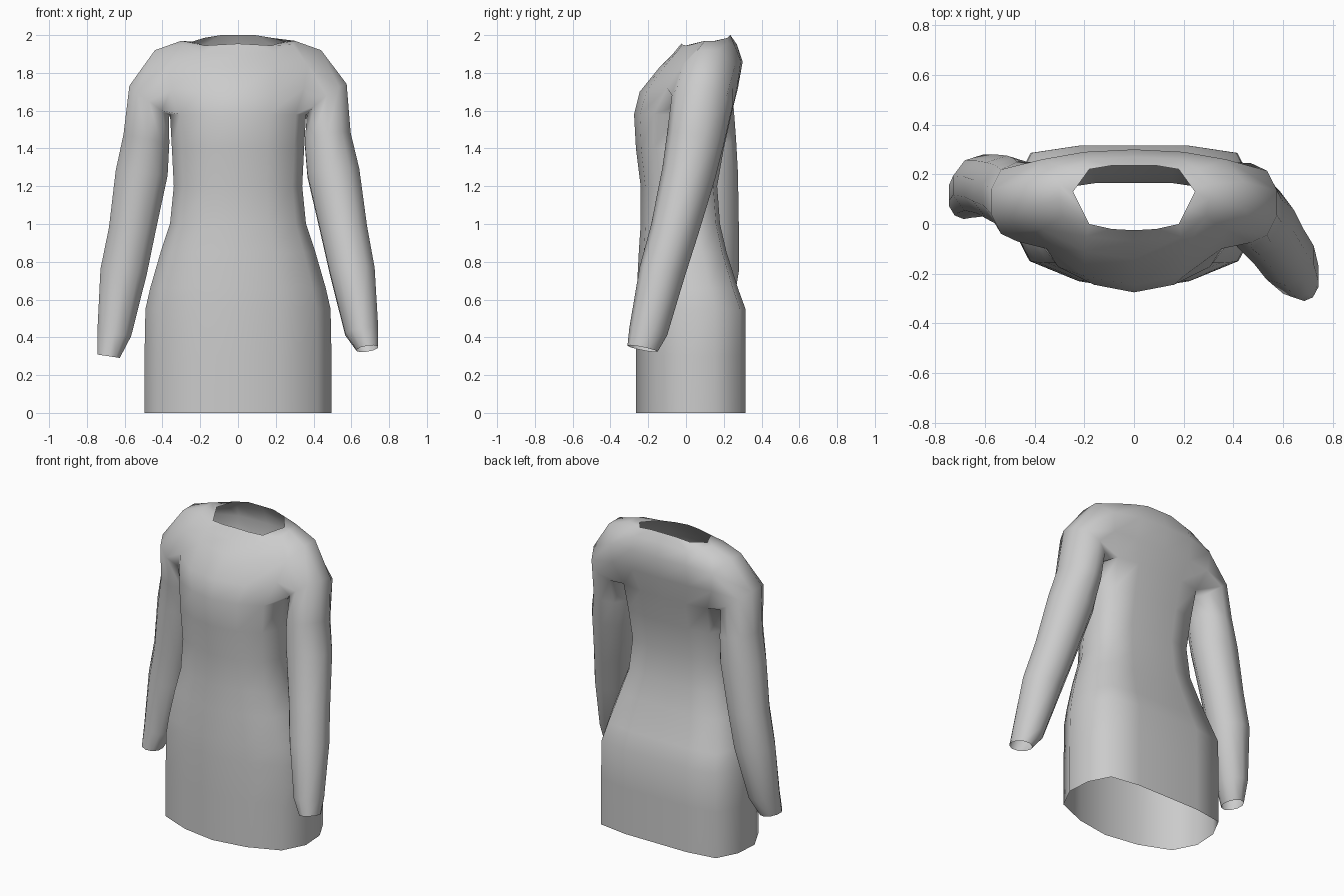
import bpy
import bmesh
from math import cos, sin, radians
from mathutils import Vector

old = bpy.data.objects.get("Cube")
if old:
    bpy.data.objects.remove(old, do_unlink=True)

fabric = bpy.data.materials.new("grey_fabric")
fabric.use_nodes = True
GREY = (0.6, 0.6, 0.6, 1)
fabric.diffuse_color = GREY
fabric.node_tree.nodes["Principled BSDF"].inputs["Base Color"].default_value = GREY

# Half cross-section, front centre to back centre: width and depth fractions
SECTION = [(0, 0), (.45, .06), (.85, .2), (1, .45), (.98, .72), (.84, .95), (.45, 1), (0, 1)]

# Skirt and bodice: height, half width, front y, back y
BODY = [(0, .495, -.265, .315), (.3, .495, -.265, .315), (.55, .49, -.265, .315),
        (.66, .465, -.26, .275), (.85, .41, -.25, .215), (1, .36, -.24, .18),
        (1.2, .34, -.24, .165), (1.4, .35, -.265, .2), (1.58, .36, -.275, .24)]

# Chest, shoulder yoke, collar and neck edge half rings
YOKE = [
    [(0, -.245, 1.7), (.2, -.21, 1.7), (.35, -.1, 1.72), (.4, 0, 1.72),
     (.4, .17, 1.72), (.36, .25, 1.72), (.2, .27, 1.72), (0, .275, 1.72)],
    [(0, -.14, 1.83), (.2, -.11, 1.84), (.37, -.02, 1.84), (.44, .06, 1.92),
     (.44, .17, 1.92), (.37, .26, 1.84), (.2, .29, 1.86), (0, .3, 1.86)],
    [(0, -.07, 1.9), (.19, -.05, 1.91), (.29, .03, 1.95), (.3, .1, 1.97),
     (.3, .16, 1.97), (.26, .22, 1.96), (.19, .26, 1.94), (0, .27, 1.95)],
    [(0, -.025, 1.955), (.09, -.02, 1.95), (.18, 0, 1.945), (.21, .06, 1.955),
     (.245, .13, 1.965), (.18, .22, 1.985), (.09, .235, 2), (0, .235, 2)],
]

# Sleeve rings: |x|, y, z, radius across, radius in depth, tilt
LEFT = [(.47, .085, 1.65, .14, .16, .66), (.475, .05, 1.45, .13, .15, .2),
        (.505, .015, 1.27, .145, .14, .1), (.56, -.06, .97, .13, .125, .1),
        (.605, -.125, .75, .125, .12, .1), (.655, -.2, .43, .093, .1, .15),
        (.685, -.23, .34, .06, .08, .15)]
RIGHT = [(.47, .09, 1.65, .14, .16, .66), (.485, .12, 1.45, .13, .145, .2),
         (.51, .135, 1.27, .145, .14, .1), (.56, .15, .97, .13, .13, .1),
         (.605, .155, .75, .13, .125, .1), (.655, .125, .42, .095, .1, .15),
         (.685, .095, .3, .063, .075, .15)]

bm = bmesh.new()


def full_ring(half):
    """Mirror a half ring into a closed ring of vertices."""
    mirrored = [(-x, y, z) for x, y, z in half[-2:0:-1]]
    return [bm.verts.new(p) for p in half + mirrored]


def bridge(a, b, skip=()):
    n = len(a)
    for i in range(n):
        if i not in skip:
            j = (i + 1) % n
            bm.faces.new((a[i], a[j], b[j], b[i]))


# Torso, leaving both armholes open
halves = [[(u * w, f + v * (b - f), z) for u, v in SECTION] for z, w, f, b in BODY]
rings = [full_ring(h) for h in halves + YOKE]
pit = len(BODY) - 1
armhole_columns = (2, 3, 4, 9, 10, 11)
for k in range(len(rings) - 1):
    bridge(rings[k], rings[k + 1], armhole_columns if k in (pit, pit + 1) else ())


# Sleeves, sewn to the armholes
def sleeve(side, path, lean):
    low, mid, top = rings[pit:pit + 3]
    col = (lambda i: i) if side > 0 else (lambda i: 14 - i)
    loop = [low[col(i)] for i in (2, 3, 4, 5)] + [mid[col(5)]]
    loop += [top[col(i)] for i in (5, 4, 3, 2)] + [mid[col(2)]]
    for x, y, z, rx, ry, tilt in path:
        out = Vector((side * cos(tilt), 0, sin(tilt)))
        back = Vector((0, 1, lean))
        ring = []
        for i in range(10):
            t = radians(36 * i - 54)
            p = Vector((side * x, y, z)) - out * rx * cos(t) + back * ry * sin(t)
            ring.append(bm.verts.new(p))
        bridge(loop, ring)
        loop = ring


sleeve(1, LEFT, -.2)
sleeve(-1, RIGHT, 0)

# Drop the unused points inside the armholes
bmesh.ops.delete(bm, geom=[v for v in bm.verts if not v.link_faces], context="VERTS")
bmesh.ops.recalc_face_normals(bm, faces=bm.faces[:])

mesh = bpy.data.meshes.new("long_sleeved_dress")
bm.to_mesh(mesh)
bm.free()
mesh.materials.append(fabric)
for face in mesh.polygons:
    face.use_smooth = True
dress = bpy.data.objects.new("long_sleeved_dress", mesh)
bpy.context.collection.objects.link(dress)
